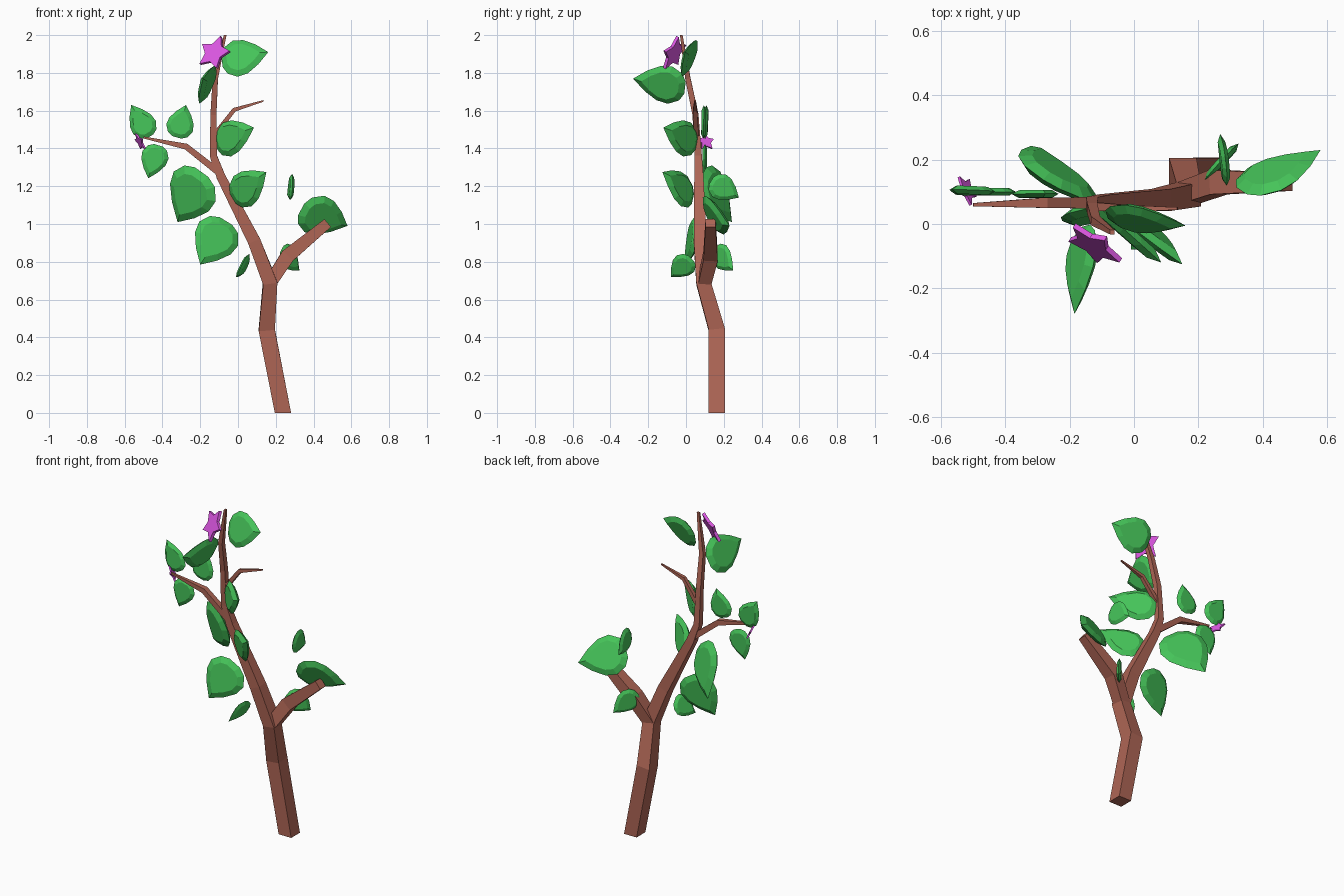
import bpy, bmesh
from math import pi, sin, cos
from mathutils import Vector

if "Cube" in bpy.data.objects:
    bpy.data.objects.remove(bpy.data.objects["Cube"])


def material(name, color):
    m = bpy.data.materials.new(name)
    m.diffuse_color = (*color, 1)
    m.use_nodes = True
    m.node_tree.nodes["Principled BSDF"].inputs["Base Color"].default_value = m.diffuse_color
    return m


bark = material("bark", (0.42, 0.13, 0.09))
green = material("leaf_green", (0.06, 0.55, 0.10))
pink = material("petal_magenta", (0.75, 0.10, 0.80))


def loft(name, rings, mat):
    """Skin equal-length vertex rings and cap both ends."""
    bm = bmesh.new()
    rv = [[bm.verts.new(p) for p in r] for r in rings]
    n = len(rv[0])
    for a, b in zip(rv, rv[1:]):
        for i in range(n):
            j = (i + 1) % n
            bm.faces.new((a[i], a[j], b[j], b[i]))
    bm.faces.new(rv[0][::-1])
    bm.faces.new(rv[-1])
    bmesh.ops.recalc_face_normals(bm, faces=bm.faces)
    me = bpy.data.meshes.new(name)
    bm.to_mesh(me)
    bm.free()
    me.materials.append(mat)
    ob = bpy.data.objects.new(name, me)
    bpy.context.collection.objects.link(ob)
    return ob


def limb(name, path):
    """Square tapering branch; path entries are (x, y, z, half width)."""
    pts = [Vector(p[:3]) for p in path]
    rings = []
    for i, (c, p) in enumerate(zip(pts, path)):
        t = (pts[min(i + 1, len(pts) - 1)] - pts[max(i - 1, 0)]).normalized()
        if c.z in (0, 2):
            t = Vector((0, 0, 1))
        a = Vector((0, 1, 0))
        a = (a - t * a.dot(t)).normalized()
        b = t.cross(a)
        rings.append([c + (a * u + b * v) * p[3]
                      for u, v in ((1, 1), (-1, 1), (-1, -1), (1, -1))])
    return loft(name, rings, bark)


HALF = [(0.02, 0.32), (0.1, 0.72), (0.3, 1.0), (0.52, 0.92), (0.76, 0.55)]
OUTLINE = HALF + [(1, 0)] + [(u, -v) for u, v in reversed(HALF)]


def leaf(name, base, tip, side):
    """Faceted lens-like leaf from base to tip; side is the half-width vector."""
    b, t, s = Vector(base), Vector(tip), Vector(side)
    d = t - b
    w = s.length
    s = (s - d * (s.dot(d) / d.length_squared)).normalized() * w
    n = d.cross(s).normalized() * d.length * 0.065
    rings = []
    for k, h in ((0.72, -1), (1, 0), (0.72, 1)):
        rings.append([b + d * (0.42 + (u - 0.42) * k) + s * v * k + n * h
                      for u, v in OUTLINE])
    return loft(name, rings, green)


def flower(name, centre, normal, r, turn):
    """Thin five-pointed star facing along normal."""
    c, n = Vector(centre), Vector(normal).normalized()
    a = Vector((0, 0, 1)).cross(n).normalized()
    b = n.cross(a)
    rings = []
    for h in (-0.09, 0.09):
        ring = []
        for i in range(10):
            q = turn + i * pi / 5
            rad = r if i % 2 == 0 else r * 0.55
            ring.append(c + (a * cos(q) + b * sin(q)) * rad + n * h * r)
        rings.append(ring)
    return loft(name, rings, pink)


# Trunk and branches
limb("trunk", [(0.238, 0.163, 0, 0.043), (0.152, 0.163, 0.44, 0.043),
               (0.17, 0.092, 0.69, 0.038), (0.085, 0.075, 0.91, 0.034),
               (-0.09, 0.068, 1.25, 0.024), (-0.13, 0.065, 1.36, 0.019),
               (-0.13, 0.05, 1.58, 0.016), (-0.12, 0.01, 1.77, 0.014),
               (-0.068, -0.025, 2, 0.007)])
limb("right_branch", [(0.165, 0.095, 0.68, 0.034), (0.262, 0.13, 0.83, 0.038),
                      (0.475, 0.13, 1.005, 0.027)])
limb("left_branch", [(-0.11, 0.066, 1.28, 0.018), (-0.275, 0.066, 1.41, 0.016),
                     (-0.5, 0.06, 1.458, 0.005)])
limb("upper_twig", [(-0.125, 0.055, 1.47, 0.013), (-0.02, 0.048, 1.605, 0.011),
                    (0.135, 0.048, 1.652, 0.004)])

# Leaves: base, tip, half-width vector
leaves = [
    ((-0.09, 0.03, 1.86), (0.16, -0.005, 1.91), (-0.015, 0.04, 0.095)),
    ((-0.15, 0.0, 1.72), (-0.185, -0.28, 1.77), (0.042, 0, 0.10)),
    ((-0.12, 0.06, 1.42), (0.085, -0.12, 1.51), (-0.02, 0.02, 0.09)),
    ((-0.03, 0.04, 1.13), (0.15, -0.125, 1.275), (-0.04, 0.01, 0.085)),
    ((-0.19, 0.09, 1.28), (-0.32, 0.243, 1.01), (-0.115, 0.05, 0.07)),
    ((-0.06, 0.06, 1.02), (-0.2, 0.0, 0.785), (-0.105, -0.01, 0.06)),
    ((0.06, 0.03, 0.82), (-0.01, -0.08, 0.72), (0.01, -0.045, 0.045)),
    ((0.23, 0.15, 0.87), (0.325, 0.25, 0.755), (0.032, 0.037, 0.047)),
    ((0.33, 0.10, 1.08), (0.58, 0.23, 0.99), (0.04, -0.04, 0.10)),
    ((0.29, 0.13, 1.23), (0.268, 0.28, 1.14), (0, 0.035, 0.06)),
    ((-0.465, 0.10, 1.46), (-0.565, 0.108, 1.63), (0.06, 0, 0.035)),
    ((-0.325, 0.092, 1.455), (-0.275, 0.095, 1.63), (0.07, 0, -0.02)),
    ((-0.42, 0.10, 1.42), (-0.475, 0.10, 1.242), (0.069, 0, -0.022)),
]
for i, spec in enumerate(leaves, 1):
    leaf(f"leaf_{i:02d}", *spec)

# Star flowers
flower("top_flower", (-0.125, -0.065, 1.905), (-0.5, -0.8, 0.4), 0.097, 0.1)
flower("left_flower", (-0.52, 0.105, 1.435), (0.82, 0.35, 0.45), 0.05, 0.3)
